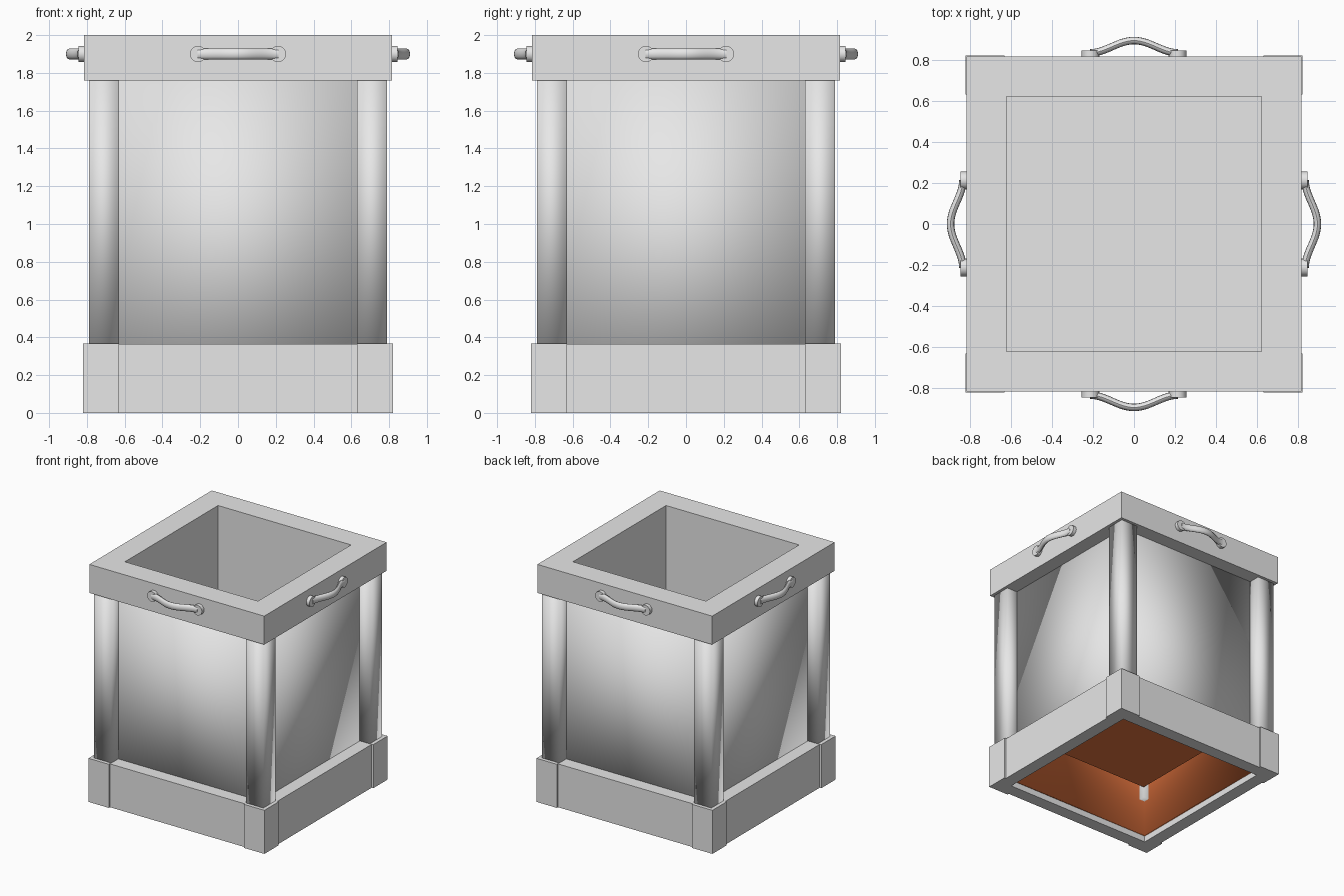
import bpy, bmesh, math
from mathutils import Matrix, Vector

cube = bpy.data.objects.get("Cube")
if cube:
    bpy.data.objects.remove(cube, do_unlink=True)


def material(name, rgb):
    mat = bpy.data.materials.new(name)
    mat.use_nodes = True
    mat.diffuse_color = (*rgb, 1)
    mat.node_tree.nodes["Principled BSDF"].inputs["Base Color"].default_value = (*rgb, 1)
    return mat


grey = material("light_grey", (0.8, 0.8, 0.8))
orange = material("orange", (0.8, 0.18, 0.05))


def finish(name, bm, smooth=False, orange_rule=None):
    bmesh.ops.recalc_face_normals(bm, faces=bm.faces)
    for face in bm.faces:
        face.smooth = smooth
        if orange_rule and orange_rule(face):
            face.material_index = 1
    mesh = bpy.data.meshes.new(name)
    bm.to_mesh(mesh)
    bm.free()
    mesh.materials.append(grey)
    mesh.materials.append(orange)
    obj = bpy.data.objects.new(name, mesh)
    bpy.context.collection.objects.link(obj)
    return obj


def square_ring(bm, outer, inner, z0, z1):
    """Square tube with thick walls."""
    corners = ((-1, -1), (1, -1), (1, 1), (-1, 1))
    loops = [[bm.verts.new((x * r, y * r, z)) for x, y in corners]
             for r, z in ((outer, z0), (outer, z1), (inner, z1), (inner, z0))]
    for i in range(4):
        a, b = loops[i], loops[(i + 1) % 4]
        for j in range(4):
            k = (j + 1) % 4
            bm.faces.new((a[j], a[k], b[k], b[j]))


def prism(bm, outline, z0, z1):
    """Extrude a flat outline upwards."""
    face = bm.faces.new([bm.verts.new((x, y, z0)) for x, y in outline])
    top = bmesh.ops.extrude_face_region(bm, geom=[face])["geom"]
    verts = [v for v in top if isinstance(v, bmesh.types.BMVert)]
    bmesh.ops.translate(bm, verts=verts, vec=(0, 0, z1 - z0))


def inward(face):
    mid = face.calc_center_median()
    return face.normal.x * mid.x + face.normal.y * mid.y < -0.01


def ring_part(name, outer, inner, z0, z1, **options):
    bm = bmesh.new()
    square_ring(bm, outer, inner, z0, z1)
    return finish(name, bm, **options)


# Top frame, base boards and outer walls
ring_part("top_frame", 0.815, 0.62, 1.76, 2.0)
ring_part("base_boards", 0.805, 0.695, 0, 0.365)
ring_part("outer_walls", 0.692, 0.68, 0.05, 1.78, smooth=True,
          orange_rule=lambda f: inward(f) or f.normal.z < -0.5)

# Inner bin with a raised floor, orange on its hidden side
ring_part("inner_bin", 0.628, 0.62, 0.46, 1.77,
          orange_rule=lambda f: not inward(f))
bm = bmesh.new()
r = 0.628
prism(bm, ((-r, -r), (r, -r), (r, r), (-r, r)), 0.45, 0.462)
finish("bin_floor", bm, orange_rule=lambda f: f.normal.z < 0.5)

# Corner posts and the L-shaped blocks beneath them
lo, hi = 0.63, 0.79
post_outline = ((lo, lo), (hi, lo), (hi, hi), (lo, hi))
out, back = 0.82, 0.695
block_outline = ((lo, out), (lo, back), (back, back), (back, lo), (out, lo), (out, out))
for i in range(4):
    turn = Matrix.Rotation(i * math.pi / 2, 4, "Z")
    bm = bmesh.new()
    prism(bm, post_outline, 0.36, 1.765)
    finish(f"corner_post_{i + 1}", bm, smooth=True).matrix_world = turn
    bm = bmesh.new()
    prism(bm, block_outline, 0, 0.367)
    finish(f"corner_block_{i + 1}", bm).matrix_world = turn


def handle_grip():
    """Bowed bar swept along a bell-shaped path."""
    bm = bmesh.new()
    sides, steps, previous = 12, 24, None
    for i in range(steps + 1):
        t = -1 + 2 * i / steps
        x = 0.215 * t
        y = -0.833 - 0.03 * (1 + math.cos(math.pi * t))
        slope = 0.03 * math.pi * math.sin(math.pi * t) / 0.215
        normal = Vector((-slope, 1, 0)).normalized()
        ring = []
        for k in range(sides):
            angle = 2 * math.pi * k / sides
            side = normal * 0.018 * math.cos(angle)
            ring.append(bm.verts.new((x + side.x, y + side.y, 1.9 + 0.029 * math.sin(angle))))
        if previous:
            for k in range(sides):
                n = (k + 1) % sides
                bm.faces.new((previous[k], previous[n], ring[n], ring[k]))
        else:
            bm.faces.new(ring)
        previous = ring
    bm.faces.new(previous)
    return bm


# Handles with round mounting pads on all four sides
for i in range(4):
    turn = Matrix.Rotation(i * math.pi / 2, 4, "Z")
    bm = handle_grip()
    for x in (-0.212, 0.212):
        place = Matrix.Translation((x, -0.828, 1.9)) @ Matrix.Rotation(math.pi / 2, 4, "X")
        bmesh.ops.create_cone(bm, cap_ends=True, segments=20, radius1=0.043,
                              radius2=0.043, depth=0.034, matrix=place)
    handle = finish(f"handle_{i + 1}", bm, smooth=True)
    handle.matrix_world = turn
    bpy.ops.object.select_all(action="DESELECT")
    handle.select_set(True)
    bpy.context.view_layer.objects.active = handle
    bpy.ops.object.shade_smooth_by_angle(angle=math.radians(40))
